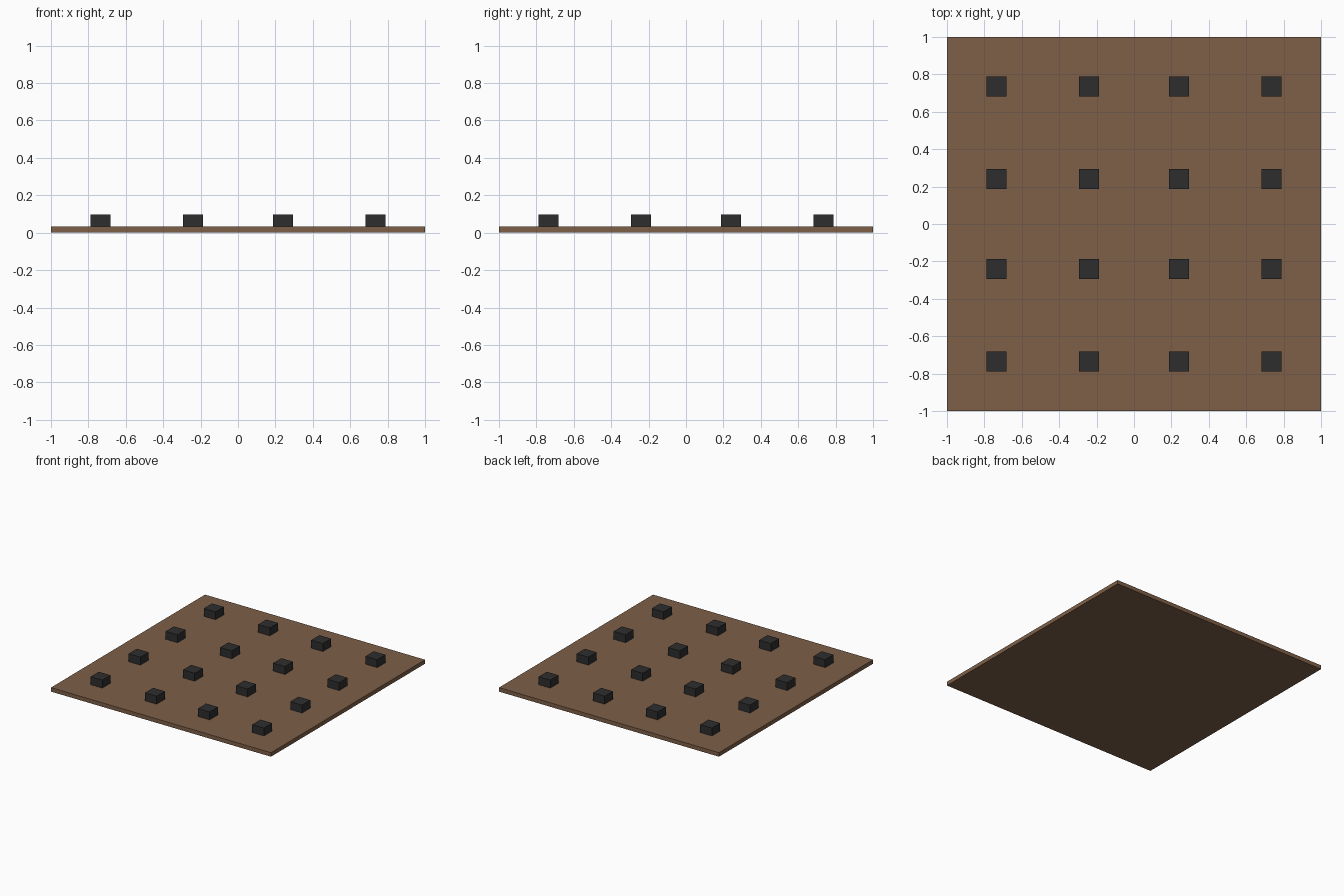
import bpy

cube = bpy.data.objects.get("Cube")
if cube:
    bpy.data.objects.remove(cube, do_unlink=True)


def make_material(name, rgb):
    mat = bpy.data.materials.new(name)
    mat.use_nodes = True
    color = (*rgb, 1.0)
    mat.diffuse_color = color
    mat.node_tree.nodes["Principled BSDF"].inputs["Base Color"].default_value = color
    return mat


def add_box(name, x, y, bottom, top, width, mat):
    bpy.ops.mesh.primitive_cube_add(size=1, location=(x, y, (bottom + top) / 2))
    box = bpy.context.object
    box.name = name
    box.scale = (width, width, top - bottom)
    bpy.ops.object.transform_apply(location=False, rotation=False, scale=True)
    box.data.materials.append(mat)
    return box


brown = make_material("brown board", (0.21, 0.115, 0.065))
charcoal = make_material("charcoal block", (0.027, 0.027, 0.027))

BOARD_TOP = 0.033
BLOCK_TOP = 0.098
BLOCK_WIDTH = 0.107
POSITIONS = (-0.735, -0.241, 0.241, 0.735)

# Thin square board
add_box("board", 0, 0, 0, BOARD_TOP, 2, brown)

# Four by four grid of small blocks standing on the board
for row, y in enumerate(POSITIONS, 1):
    for column, x in enumerate(POSITIONS, 1):
        add_box(f"block_row{row}_column{column}", x, y,
                BOARD_TOP, BLOCK_TOP, BLOCK_WIDTH, charcoal)
